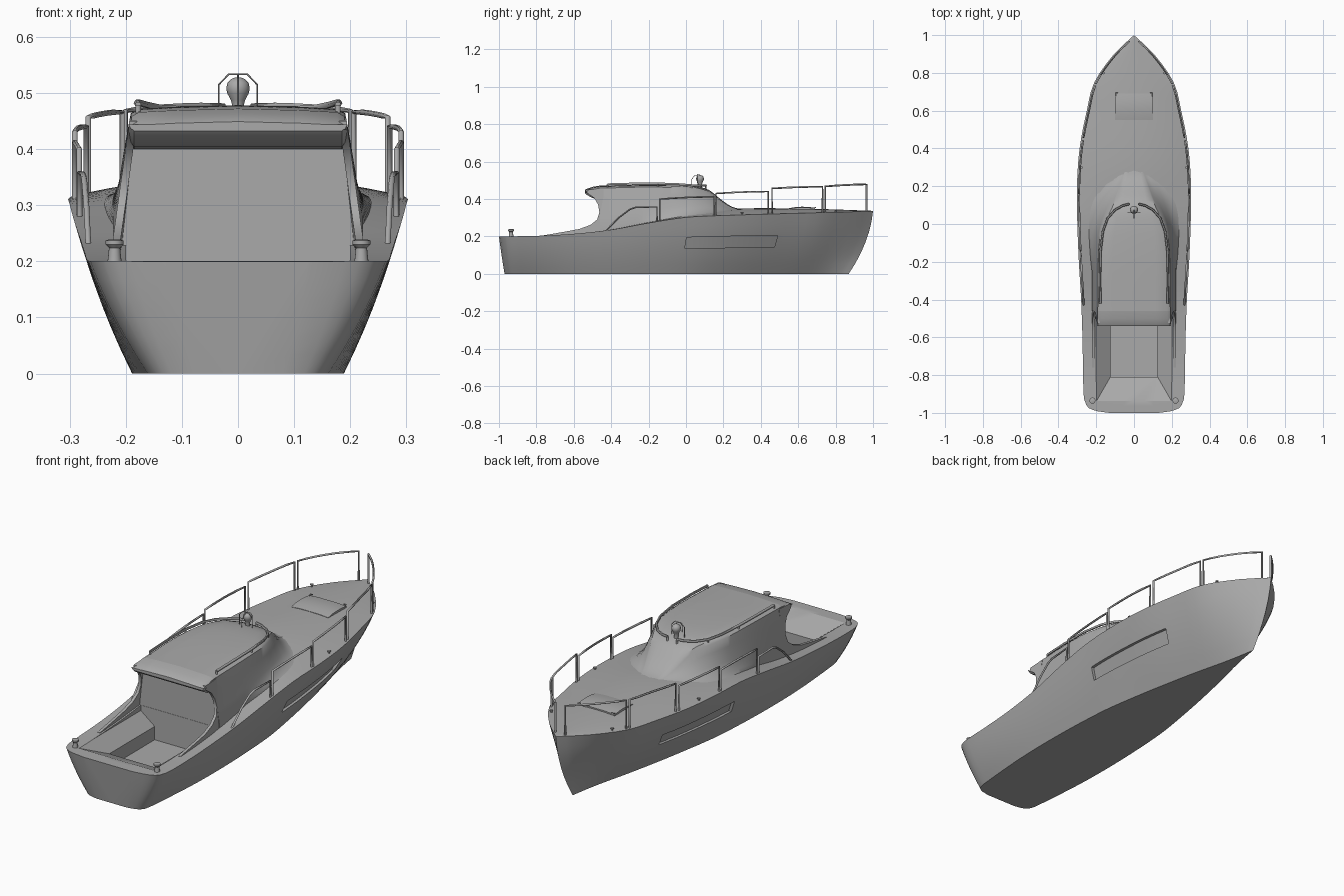
import bpy, bmesh, math
from mathutils import Vector

if "Cube" in bpy.data.objects:
    bpy.data.objects.remove(bpy.data.objects["Cube"])

grey = bpy.data.materials.new("plain grey")
grey.use_nodes = True
COL = (0.4, 0.4, 0.4, 1)
grey.diffuse_color = COL
grey.node_tree.nodes["Principled BSDF"].inputs["Base Color"].default_value = COL


def smooth(table, y):
    """Smooth curve through (y, value) pairs."""
    y = max(table[0][0], min(table[-1][0], y))
    n = len(table)
    slope = lambda i: ((table[min(i + 1, n - 1)][1] - table[max(i - 1, 0)][1])
                       / (table[min(i + 1, n - 1)][0] - table[max(i - 1, 0)][0]))
    for i in range(n - 1):
        (a, p), (b, q) = table[i], table[i + 1]
        if y <= b:
            h, t = b - a, (y - a) / (b - a)
            return ((2*t**3 - 3*t*t + 1) * p + (t**3 - 2*t*t + t) * h * slope(i)
                    + (3*t*t - 2*t**3) * q + (t**3 - t*t) * h * slope(i + 1))


def finish(ob, angle=35):
    if not ob.data.materials:
        ob.data.materials.append(grey)
    bpy.ops.object.select_all(action='DESELECT')
    ob.select_set(True)
    bpy.context.view_layer.objects.active = ob
    bpy.ops.object.shade_smooth_by_angle(angle=math.radians(angle))
    return ob


def loft(name, rings, angle=35):
    """Skin closed rings and cap both ends."""
    bm = bmesh.new()
    rows = [[bm.verts.new(p) for p in r] for r in rings]
    n = len(rows[0])
    for a, b in zip(rows, rows[1:]):
        for i in range(n):
            bm.faces.new((a[i], a[(i + 1) % n], b[(i + 1) % n], b[i]))
    bm.faces.new(rows[0])
    bm.faces.new(rows[-1])
    bmesh.ops.remove_doubles(bm, verts=bm.verts, dist=0.0003)
    bmesh.ops.recalc_face_normals(bm, faces=bm.faces)
    me = bpy.data.meshes.new(name)
    bm.to_mesh(me)
    bm.free()
    ob = bpy.data.objects.new(name, me)
    bpy.context.collection.objects.link(ob)
    return finish(ob, angle)


def mirrored(half):
    """Complete a half section that starts and ends on the centre line."""
    return half + [(-x, y, z) for x, y, z in reversed(half[1:-1])]


def tube(name, pts, r=0.005):
    cu = bpy.data.curves.new(name, 'CURVE')
    cu.dimensions, cu.bevel_depth, cu.bevel_resolution = '3D', r, 1
    cu.use_fill_caps = True
    s = cu.splines.new('POLY')
    s.points.add(len(pts) - 1)
    for p, q in zip(s.points, pts):
        p.co = (*q, 1)
    ob = bpy.data.objects.new(name, cu)
    bpy.context.collection.objects.link(ob)
    bpy.ops.object.select_all(action='DESELECT')
    ob.select_set(True)
    bpy.context.view_layer.objects.active = ob
    bpy.ops.object.convert(target='MESH')
    return finish(bpy.context.object, 60)


def spin(name, profile, at, steps=16, angle=35):
    rings = [[(at[0] + r * math.cos(k * math.tau / steps),
               at[1] + r * math.sin(k * math.tau / steps), at[2] + z)
              for k in range(steps)] for r, z in profile]
    return loft(name, rings, angle)


def cut(ob, cutter):
    cutter.hide_render = True
    m = ob.modifiers.new("cut", 'BOOLEAN')
    m.operation, m.object, m.solver = 'DIFFERENCE', cutter, 'EXACT'
    bpy.context.view_layer.objects.active = ob
    bpy.ops.object.modifier_apply(modifier=m.name)
    bpy.data.objects.remove(cutter)


# Hull lines
BEAM = [(-1, .13), (-.992, .19), (-.975, .238), (-.94, .26), (-.9, .267), (-.6, .273), (-.4, .28), (-.2, .292),
        (0, .3), (.2, .302), (.4, .288), (.6, .25), (.75, .21), (.9, .105), (1, 0)]
FLOOR = [(-1, .08), (-.992, .118), (-.975, .145), (-.94, .16), (-.5, .188), (0, .175), (.3, .135),
         (.6, .08), (.85, .025), (1, 0)]
SHEER = [(-1, .2), (-.8, .203), (-.6, .214), (-.4, .236), (-.2, .272), (0, .302), (.2, .312), (.6, .324), (1, .335)]
CROWN = [(-1, 0), (-.5, 0), (-.2, .008), (0, .02), (.3, .034), (.7, .02), (1, .002)]


def side(y, v):
    """Point on the left hull side; v runs from keel level to the sheer."""
    w, f, s = smooth(BEAM, y), smooth(FLOOR, y), smooth(SHEER, y)
    foot = -.97 + (y + 1) * .92
    arch = v * (1 - v)
    rake = v + arch * max(.16, .75 * y)
    return (f + (w - f) * (v + .29 * arch), foot + (y - foot) * rake, s * v)


rings = []
for y in [-1, -.992, -.985, -.975, -.96, -.93] + [-.9 + .05 * i for i in range(38)] + [.97, 1]:
    w, s, c = smooth(BEAM, y), smooth(SHEER, y), smooth(CROWN, y)
    half = [(0, side(y, 0)[1], 0)] + [side(y, v / 6) for v in range(7)]
    half += [(w * k, y, s + c * (1 - k * k)) for k in (.96, .8, .6, .4, .2, 0)]
    rings.append(mirrored(half))
hull = loft("hull", rings, 32)

# Cockpit: sides slope in from the gunwale to a square well
rings = [[(-x, aft, z), (x, aft, z), (x, -.461, z), (-x, -.461, z)]
         for x, aft, z in [(.125, -.81, .08), (.125, -.81, .145), (.2, -.94, .202), (.2, -.94, .28)]]
cut(hull, loft("cockpit_cutter", rings))

# Recessed hull windows
for sx in (1, -1):
    patch = []
    for i in range(11):
        y = .02 + .0495 * i
        lo, hi = Vector(side(y, .445)), Vector(side(y, .64))
        ring = [lo + Vector((-.014, 0, 0)), lo + Vector((.04, 0, 0)),
                hi + Vector((.04, 0, 0)), hi + Vector((-.014, 0, 0))]
        patch.append([(p.x * sx, p.y, p.z) for p in ring])
    cut(hull, loft("window_cutter", patch))
finish(hull, 32)

# Cabin: columns are y, base half width, roof half width, shoulder height, top height
CABIN = [(-.46, .222, .19, .458, .472), (-.2, .222, .19, .464, .478), (-.05, .213, .177, .46, .477),
         (.03, .202, .152, .453, .472), (.08, .19, .128, .443, .464), (.13, .175, .104, .422, .444),
         (.19, .15, .082, .38, .395), (.25, .12, .06, .35, .357), (.31, .09, .04, .338, .343), (.36, .06, .02, .32, .325)]
column = lambda k, y: smooth([(c[0], c[k]) for c in CABIN], y)
rings = []
for i in range(36):
    y = -.46 + .82 * i / 35
    b, r, sh, top = (column(k, y) for k in (1, 2, 3, 4))
    # The foot flares out onto the side deck towards the front
    flare = .05 * max(0, min(1, (y + .25) / .35))
    foot = b + flare
    w = smooth(BEAM, y)
    z0 = smooth(SHEER, y) + smooth(CROWN, y) * (1 - (foot / w) ** 2) - .003
    rise = max(.004, sh - z0)
    rings.append(mirrored([(0, y, z0 - .04), (foot, y, z0 - .04), (foot, y, z0), (b + flare * .35, y, z0 + rise * .1),
                           (b * .7 + r * .3, y, z0 + rise * .36), (r + (b - r) * .3, y, z0 + rise * .75),
                           (r, y, z0 + rise), (r * .93, y, sh + (top - sh) * .55), (r * .6, y, top - .003), (0, y, top)]))
loft("cabin", rings, 40)

# Roof overhang with a thick drooping lip
rings = []
for y, top, under in [(-.54, .449, .432), (-.53, .455, .422), (-.5, .465, .405), (-.46, .472, .4)]:
    rings.append(mirrored([(0, y, under), (.185, y, under), (.195, y, under + .012), (.19, y, top - .014),
                           (.177, y, top - .0063), (.114, y, top - .003), (0, y, top)]))
loft("roof_overhang", rings, 40)

# Swept side wings running down into the coamings
WING = [(-.44, .455), (-.525, .45), (-.525, .43), (-.49, .405), (-.47, .37), (-.463, .33), (-.475, .29),
        (-.51, .262), (-.57, .24), (-.65, .225), (-.76, .206), (-.76, .19), (-.44, .19)]
for sx, name in ((1, "left"), (-1, "right")):
    lean = lambda z: .223 - .14 * max(0, z - .24)
    loft(name + "_cabin_wing", [[(sx * (lean(z) - d), y, z) for y, z in WING] for d in (0, .014)])

# Guard rails: aft end, forward end, top heights at both ends
RAILS = [(-.14, .15, .4, .412), (.16, .44, .43, .44), (.46, .73, .457, .466), (.745, .965, .468, .478)]
for sx, name in ((1, "left"), (-1, "right")):
    at = lambda y, z: (sx * max(.012, smooth(BEAM, y) - .012), y, z)
    deck = lambda y: at(y, smooth(SHEER, y) - .004)
    tube(name + "_boarding_rail", [deck(-.43), at(-.36, .3), at(-.3, .345), at(-.27, .355),
                                   at(-.155, .358), deck(-.155)])
    for i, (a, b, za, zb) in enumerate(RAILS):
        top = [at(a + (b - a) * k / 6, za + (zb - za) * math.sin(k / 6 * math.pi / 2)) for k in range(7)]
        tube(f"{name}_guard_rail_{i + 1}", [deck(a)] + top + [deck(b)])

    # Mooring hardware
    spin(name + "_stern_bollard", [(.013, -.003), (.011, .012), (.01, .024), (.016, .03), (.016, .037), (.01, .039)],
         (sx * .22, -.935, .2))
    for y in (.3, .8):
        x, z = (smooth(BEAM, y) - .018) * sx, smooth(SHEER, y)
        spin(name + "_deck_cleat", [(.004, -.002), (.004, .009), (.008, .011), (.008, .015)], (x, y, z), 8)

# Roof rail with its feet
arc = [(.178, -.42), (.18, -.3), (.178, -.15), (.165, -.04), (.14, .03), (.1, .075), (.06, .097), (.025, .106)]
for sx, name in ((1, "left"), (-1, "right")):
    height = lambda x, y: column(3, y) + (column(4, y) - column(3, y)) * (1 - min(1, x / column(2, y)) ** 2)
    path = [(sx * x, y, height(x, y) + .018) for x, y in arc]
    tube(name + "_roof_rail", path, .006)
    for x, y, z in (path[0], path[2], path[4], path[-1]):
        tube(name + "_roof_rail_foot", [(x, y, z), (x, y, z - .028)], .005)

# Foredeck hatch, gently domed
rings = []
for y, z in [(.55, .351), (.585, .357), (.62, .359), (.655, .358), (.69, .353)]:
    rings.append([(-.1, y, .325), (.1, y, .325), (.1, y, z - .004), (.05, y, z), (-.05, y, z), (-.1, y, z - .004)])
loft("foredeck_hatch", rings, 30)
for x in (-.095, .095):
    tube("hatch_catch", [(x, .665, .345), (x, .693, .355), (x * .88, .693, .355)], .003)

# Searchlight and its wire guard
spin("searchlight", [(.011, 0), (.01, .025), (.013, .036), (.019, .047), (.021, .056), (.019, .066),
                     (.012, .073), (.004, .076)], (0, .075, .452), 16, 60)
guard = [(-.034, .465), (-.034, .515), (-.017, .533), (.017, .533), (.034, .515), (.034, .465)]
tube("searchlight_guard", [(x, .06, z) for x, z in guard], .0015)
tube("searchlight_hoop", [(0, .03, .47), (0, .03, .505), (0, .045, .525), (0, .075, .533)], .0015)
